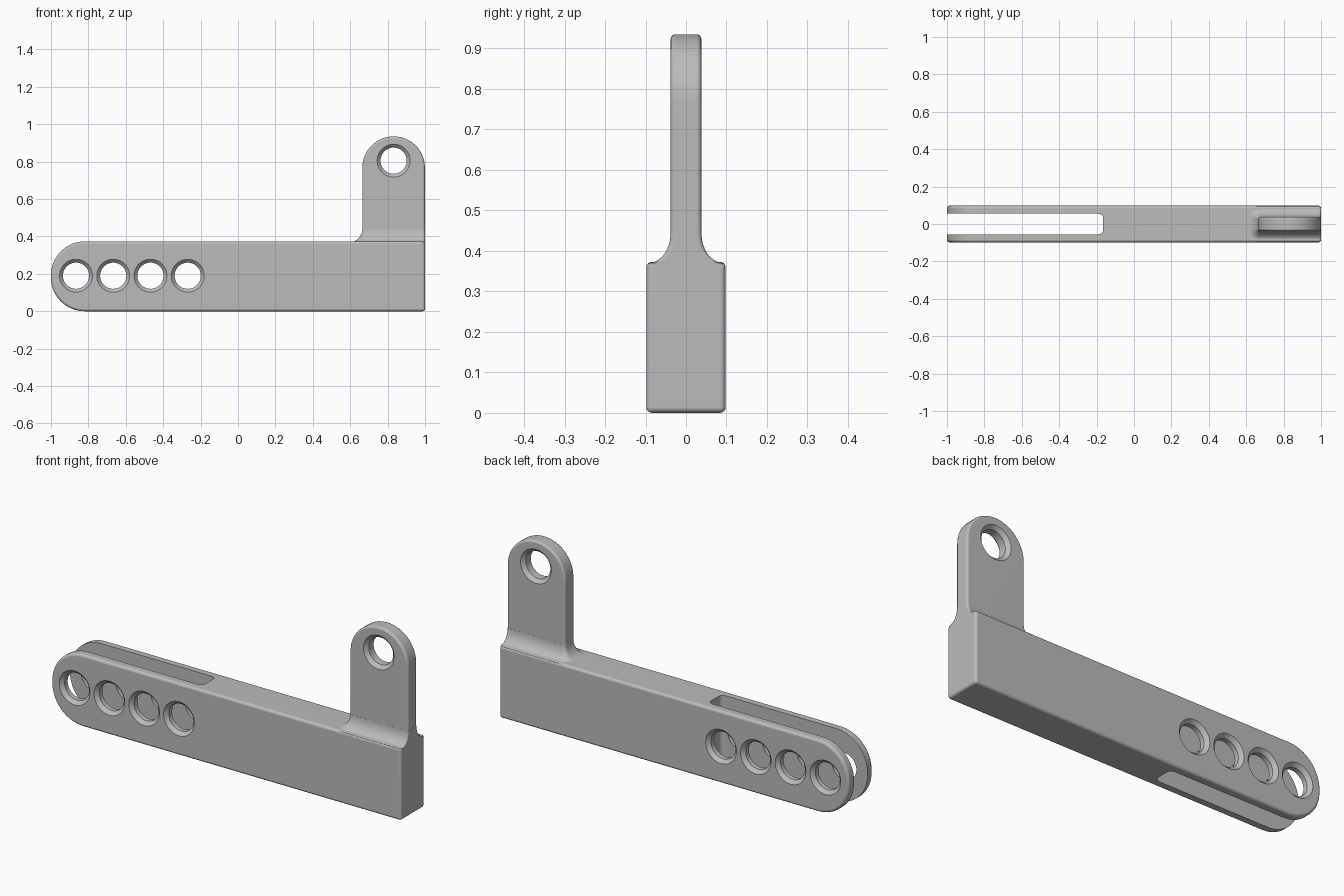
import bpy, bmesh
from math import sin, cos, pi, radians, sqrt
from mathutils import Vector

cube = bpy.data.objects.get("Cube")
if cube:
    bpy.data.objects.remove(cube)

# Single grey material
grey = bpy.data.materials.new("plain grey")
grey.use_nodes = True
GREY = (0.5, 0.5, 0.5, 1)
grey.diffuse_color = GREY
grey.node_tree.nodes["Principled BSDF"].inputs["Base Color"].default_value = GREY

HALF = 0.098        # half width of the arm
TOP = 0.373         # top of the arm
LUG = 0.038         # half thickness of the lug
HOLE, ROUND = 0.07, 0.018


def arc(cx, cy, r, start, end, n=16):
    return [(cx + r * cos(radians(start + (end - start) * i / n)),
             cy + r * sin(radians(start + (end - start) * i / n))) for i in range(n + 1)]


def loft(name, rings, closed=False):
    """Skin a stack of equal rings; cap the ends unless it closes on itself."""
    bm = bmesh.new()
    loops = [[bm.verts.new(p) for p in ring] for ring in rings]
    n = len(loops[0])
    for a, b in zip(loops, loops[1:]):
        for i in range(n):
            bm.faces.new((a[i], a[(i + 1) % n], b[(i + 1) % n], b[i]))
    bm.faces.new(loops[0][::-1])
    bm.faces.new(loops[-1])
    bmesh.ops.recalc_face_normals(bm, faces=bm.faces)
    mesh = bpy.data.meshes.new(name)
    bm.to_mesh(mesh)
    bm.free()
    mesh.materials.append(grey)
    obj = bpy.data.objects.new(name, mesh)
    bpy.context.collection.objects.link(obj)
    return obj


def side_plate(name, outline, half):
    return loft(name, [[(x, y, z) for x, z in outline] for y in (-half, half)])


def rounded_rect(x0, x1, h, r_left, r_right):
    return (arc(x1 - r_right, h - r_right, r_right, 0, 90, 8)
            + arc(x0 + r_left, h - r_left, r_left, 90, 180, 8)
            + arc(x0 + r_left, r_left - h, r_left, 180, 270, 8)
            + arc(x1 - r_right, r_right - h, r_right, 270, 360, 8))


def hole_cutter(x, z, half):
    """Round pin that flares at both faces, leaving a rounded hole rim."""
    rim = [(half + 0.03, HOLE + ROUND)]
    rim += [(half - ROUND * sin(pi / 2 * i / 6),
             HOLE + ROUND * (1 - cos(pi / 2 * (1 - i / 6)))) for i in range(7)]
    profile = [(-y, r) for y, r in rim] + rim[::-1]
    rings = [[(x + r * cos(2 * pi * i / 48), y, z + r * sin(2 * pi * i / 48))
              for i in range(48)] for y, r in profile]
    cutter = loft("hole_cutter", rings)
    cutter.hide_render = True
    return cutter


def finish(obj, bevel=0, cutters=()):
    """Round the edges, make the cuts, then shade smooth."""
    bpy.ops.object.select_all(action='DESELECT')
    bpy.context.view_layer.objects.active = obj
    obj.select_set(True)
    if bevel:
        mod = obj.modifiers.new("rounded_edges", 'BEVEL')
        mod.width, mod.segments = bevel, 4
        mod.limit_method, mod.angle_limit = 'ANGLE', radians(40)
        bpy.ops.object.modifier_apply(modifier=mod.name)
    for cutter in cutters:
        mod = obj.modifiers.new("cut", 'BOOLEAN')
        mod.operation, mod.solver, mod.object = 'DIFFERENCE', 'EXACT', cutter
        bpy.ops.object.modifier_apply(modifier=mod.name)
        bpy.data.objects.remove(cutter)
    bpy.ops.object.shade_smooth_by_angle(angle=radians(35))
    mod = obj.modifiers.new("even_shading", 'WEIGHTED_NORMAL')
    mod.keep_sharp = True


# Arm: long bar with a rounded end, a fork slot and four holes
END = 0.18
arm = side_plate("arm", [(1, 0), (1, TOP)]
                 + arc(END - 1, TOP - END, END, 90, 180)
                 + arc(END - 1, END, END, 180, 270), HALF)
slot = loft("slot_cutter", [[(x, y, z) for x, y in rounded_rect(-1.3, -0.165, 0.055, 0.02, 0.025)]
                            for z in (-0.1, 0.6)])
slot.hide_render = True
holes = [hole_cutter(-0.866 + 0.199 * i, 0.19, HALF) for i in range(4)]
finish(arm, 0.014, [slot] + holes)

# Lug: upright tab with a round top and one hole
LEFT, RIGHT = 0.665, 0.999
mid, radius = (LEFT + RIGHT) / 2, (RIGHT - LEFT) / 2
lug = side_plate("lug", [(LEFT, 0.3), (RIGHT, 0.3)]
                 + arc(mid, 0.935 - radius, radius, 0, 180, 32), LUG)
finish(lug, 0.012, [hole_cutter(mid, 0.805, LUG)])

# Flare: concave fillet blending the lug into the arm
rings = []
for i in range(-1, 11):
    t = pi / 2 * max(i, 0) / 10
    out = 1 - sin(t)
    z = 0.33 if i < 0 else TOP - 0.003 + 0.072 * (1 - cos(t))
    section = rounded_rect(LEFT - 0.065 * out, RIGHT + 0.0004, LUG + 0.0004 + 0.055 * out,
                           0.012 + 0.05 * out, 0.012)
    rings.append([(x, y, z) for x, y in section])
finish(loft("lug_fillet", rings))
